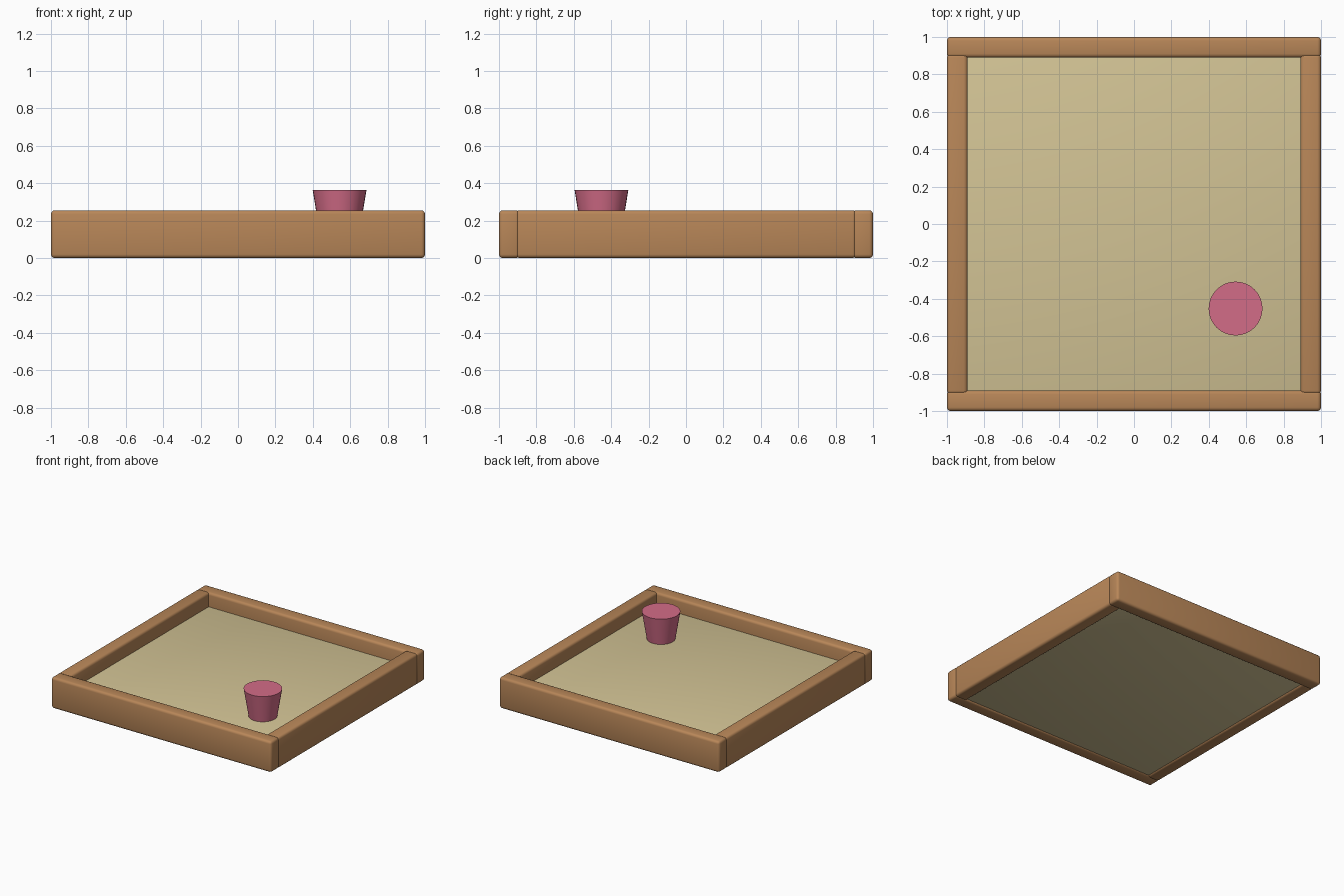
import bpy
import math

if "Cube" in bpy.data.objects:
    bpy.data.objects.remove(bpy.data.objects["Cube"])


def material(name, rgb):
    m = bpy.data.materials.new(name)
    m.diffuse_color = (*rgb, 1.0)
    m.use_nodes = True
    m.node_tree.nodes["Principled BSDF"].inputs["Base Color"].default_value = m.diffuse_color
    return m


WOOD = material("warm wood", (0.48, 0.24, 0.098))
SAND = material("pale sand", (0.65, 0.55, 0.30))
PINK = material("pink plastic", (0.65, 0.15, 0.245))


def box(name, low, high, mat, bevel):
    """Box between two corners with softly rounded edges."""
    bpy.ops.mesh.primitive_cube_add(
        size=1, location=[(a + b) / 2 for a, b in zip(low, high)])
    ob = bpy.context.object
    ob.name = name
    ob.scale = [b - a for a, b in zip(low, high)]
    bpy.ops.object.transform_apply(location=False, rotation=False, scale=True)
    ob.data.materials.append(mat)
    mod = ob.modifiers.new("rounded edges", 'BEVEL')
    mod.width = bevel
    mod.segments = 3
    bpy.ops.object.modifier_apply(modifier=mod.name)
    bpy.ops.object.shade_smooth_by_angle(angle=math.radians(35))
    return ob


H = 0.255       # board height
IN = 0.89       # inner face of the boards
FLOOR = 0.14    # sand level

# Long boards at front and back
box("front_board", (-1, -1, 0), (1, -IN, H), WOOD, 0.02)
box("back_board", (-1, IN, 0), (1, 1, H), WOOD, 0.02)

# Shorter boards between them
box("left_board", (-1, -0.91, 0), (-IN, 0.91, H), WOOD, 0.02)
box("right_board", (IN, -0.91, 0), (1, 0.91, H), WOOD, 0.02)

# Sand filling, slightly recessed underneath
box("sand", (-0.9, -0.9, 0.01), (0.9, 0.9, FLOOR), SAND, 0.005)

# Tapered bucket standing on the sand
bpy.ops.mesh.primitive_cone_add(
    vertices=32, radius1=0.107, radius2=0.144, depth=0.365 - FLOOR,
    location=(0.543, -0.452, (0.365 + FLOOR) / 2))
bucket = bpy.context.object
bucket.name = "bucket"
bucket.data.materials.append(PINK)
bpy.ops.object.shade_smooth_by_angle(angle=math.radians(35))
